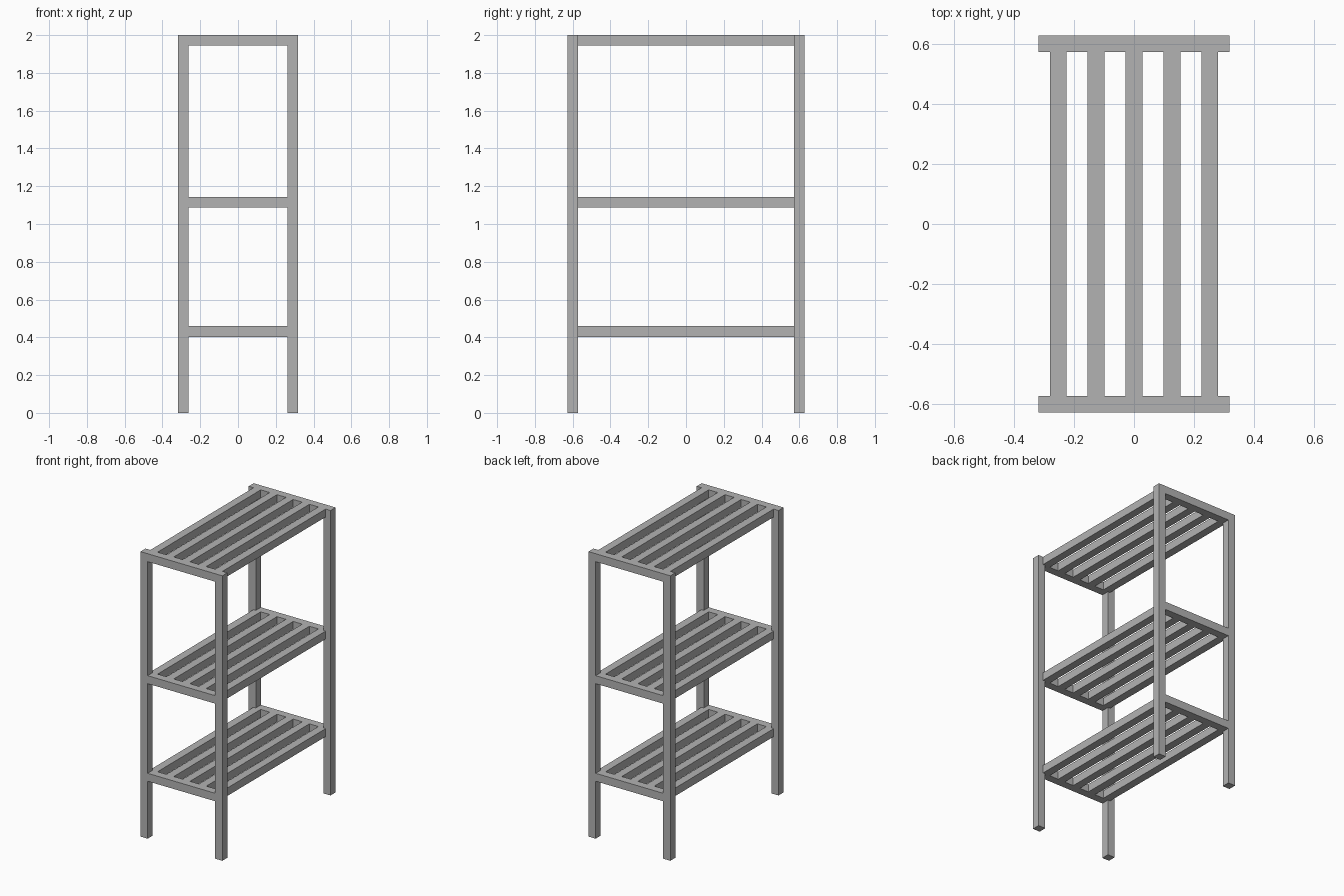
import bpy

default = bpy.data.objects.get("Cube")
if default:
    bpy.data.objects.remove(default, do_unlink=True)

# One plain grey for the whole rack
grey = bpy.data.materials.new("plain grey")
grey.use_nodes = True
colour = (0.45, 0.45, 0.45, 1)
grey.diffuse_color = colour
bsdf = next(n for n in grey.node_tree.nodes if n.type == 'BSDF_PRINCIPLED')
bsdf.inputs["Base Color"].default_value = colour

HALF_X, HALF_Y, HEIGHT = 0.318, 0.628, 2.0
BAR = 0.056                      # square timber thickness
SLAT_PITCH = 0.126
LEG_X = HALF_X - BAR / 2
LEG_Y = HALF_Y - BAR / 2
SHELVES = {"lower": 0.431, "middle": 1.116, "top": HEIGHT - BAR / 2}


def box(name, centre, size):
    bpy.ops.mesh.primitive_cube_add(size=1, location=centre)
    obj = bpy.context.object
    obj.name = name
    obj.scale = size
    bpy.ops.object.transform_apply(location=False, rotation=False, scale=True)
    obj.data.materials.append(grey)
    return obj


ends = (("front", -1), ("back", 1))

# Four full-height legs
for end, sy in ends:
    for side, sx in (("right", -1), ("left", 1)):
        box(f"{end}_{side}_leg", (sx * LEG_X, sy * LEG_Y, HEIGHT / 2),
            (BAR, BAR, HEIGHT))

# Each shelf: a crossbar between the legs at both ends, and five long slats
for shelf, z in SHELVES.items():
    for end, sy in ends:
        box(f"{shelf}_{end}_crossbar", (0, sy * LEG_Y, z),
            (2 * (HALF_X - BAR), BAR, BAR))
    for i in range(5):
        box(f"{shelf}_slat_{i + 1}", ((i - 2) * SLAT_PITCH, 0, z),
            (BAR, 2 * (HALF_Y - BAR), BAR))
